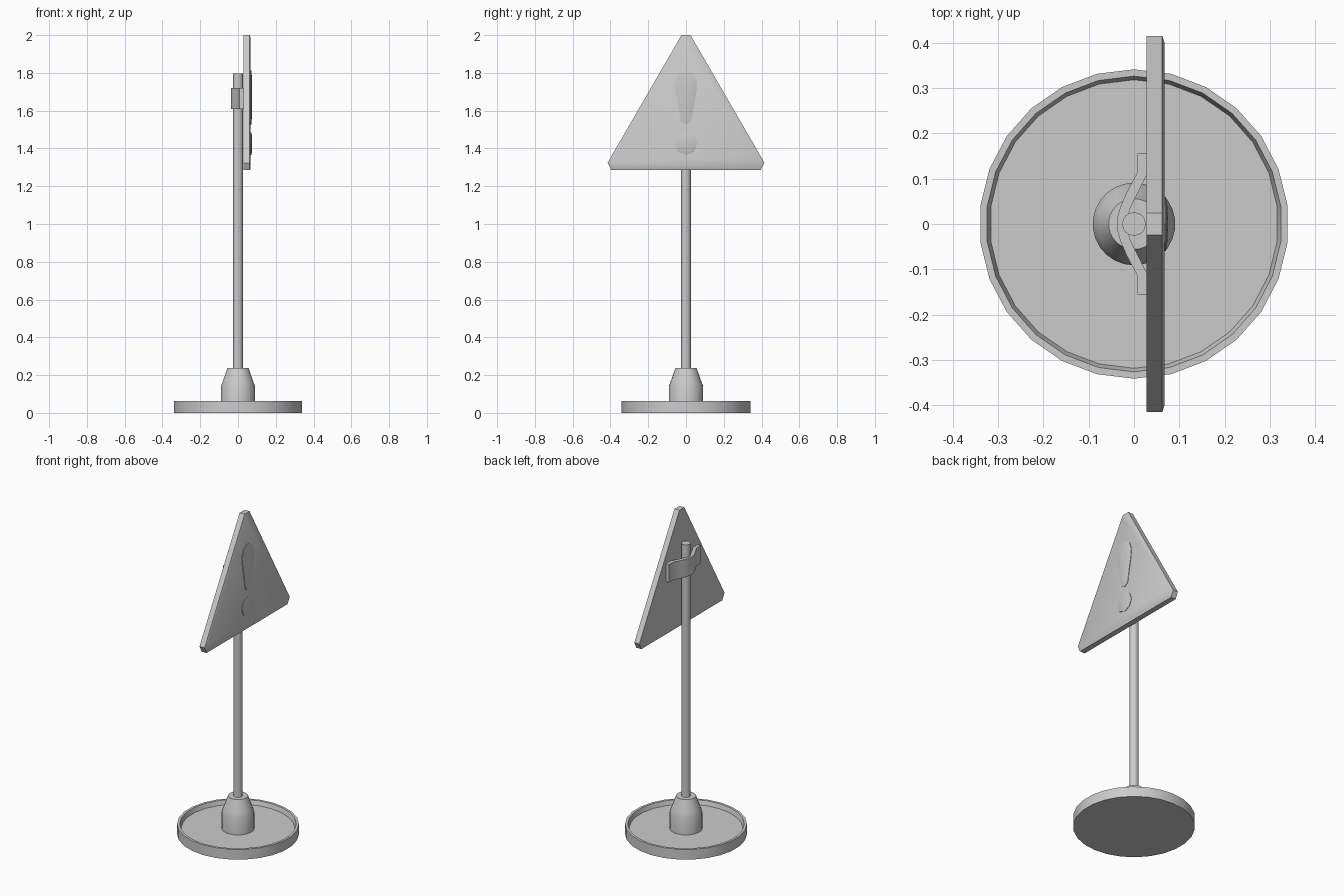
import bpy, bmesh, math

if "Cube" in bpy.data.objects:
    bpy.data.objects.remove(bpy.data.objects["Cube"])


def loft(name, rings, angle=40):
    """Skin a list of equal-length point rings and cap both ends."""
    bm = bmesh.new()
    loops = [[bm.verts.new(p) for p in ring] for ring in rings]
    n = len(loops[0])
    for a, b in zip(loops, loops[1:]):
        for i in range(n):
            j = (i + 1) % n
            bm.faces.new((a[i], a[j], b[j], b[i]))
    bm.faces.new(loops[0][::-1])
    bm.faces.new(loops[-1])
    bmesh.ops.recalc_face_normals(bm, faces=bm.faces[:])
    mesh = bpy.data.meshes.new(name)
    bm.to_mesh(mesh)
    bm.free()
    ob = bpy.data.objects.new(name, mesh)
    bpy.context.collection.objects.link(ob)
    bpy.ops.object.select_all(action='DESELECT')
    ob.select_set(True)
    bpy.context.view_layer.objects.active = ob
    bpy.ops.object.shade_smooth_by_angle(angle=math.radians(angle))
    return ob


def lathe(name, profile, sides, angle=40):
    """Turn an (r, z) profile about z, with a vertex on the +y axis."""
    step = 2 * math.pi / sides
    return loft(name, [[(r * math.sin(i * step), r * math.cos(i * step), z)
                        for i in range(sides)] for r, z in profile], angle)


def mirrored(half):
    """Close a half outline by mirroring its first coordinate."""
    return half + [(-a, b) for a, b in reversed(half) if a > 1e-6]


def relief(name, outline, layers, centre_z, angle=40):
    """Stack scaled (y, z) outlines along x; layers are (x, scale)."""
    return loft(name, [[(x, y * s, centre_z + (z - centre_z) * s)
                        for y, z in outline] for x, s in layers], angle)


# Dished round foot
lathe("base_dish", [(0.341, 0), (0.341, 0.063), (0.326, 0.063),
                    (0.318, 0.036), (0.09, 0.036)], 26)

# Tapered socket and pole
lathe("pole_socket", [(0.091, 0.02), (0.091, 0.14), (0.08, 0.17),
                      (0.056, 0.238)], 26)
lathe("pole", [(0.026, 0.03), (0.026, 1.797)], 16)

# Triangular warning plate with softly rounded front edge
plate = mirrored([(0.024, 2.0), (0.402, 1.347), (0.415, 1.324), (0.396, 1.285)])
relief("sign_plate", plate, [(0.028, 1), (0.062, 1), (0.067, 0.965)], 1.525, 50)

# Raised exclamation mark: bar and dot
bar = mirrored([(0, 1.813), (0.042, 1.796), (0.06, 1.745), (0.055, 1.70),
                (0.027, 1.542), (0, 1.525)])
dot = [(0.06 * math.sin(i * math.pi / 4), 1.425 + 0.06 * math.cos(i * math.pi / 4))
       for i in range(8)]
for name, shape, cz in (("mark_bar", bar, 1.69), ("mark_dot", dot, 1.425)):
    relief(name, shape, [(0.06, 1), (0.07, 1), (0.073, 0.8), (0.0745, 0.2)], cz)

# Bent clamp strap holding the plate to the pole
outer = [(0.156, 0.008), (0.115, 0.008), (0.07, -0.016), (0.035, -0.031), (0.012, -0.037)]
inner = [(0.012, -0.015), (0.035, -0.008), (0.07, 0.009), (0.11, 0.029), (0.156, 0.029)]
strap = (outer + [(-y, x) for y, x in reversed(outer)]
         + [(-y, x) for y, x in reversed(inner)] + inner)
loft("clamp_strap", [[(x, y, z) for y, x in strap] for z in (1.61, 1.72)], 35)
